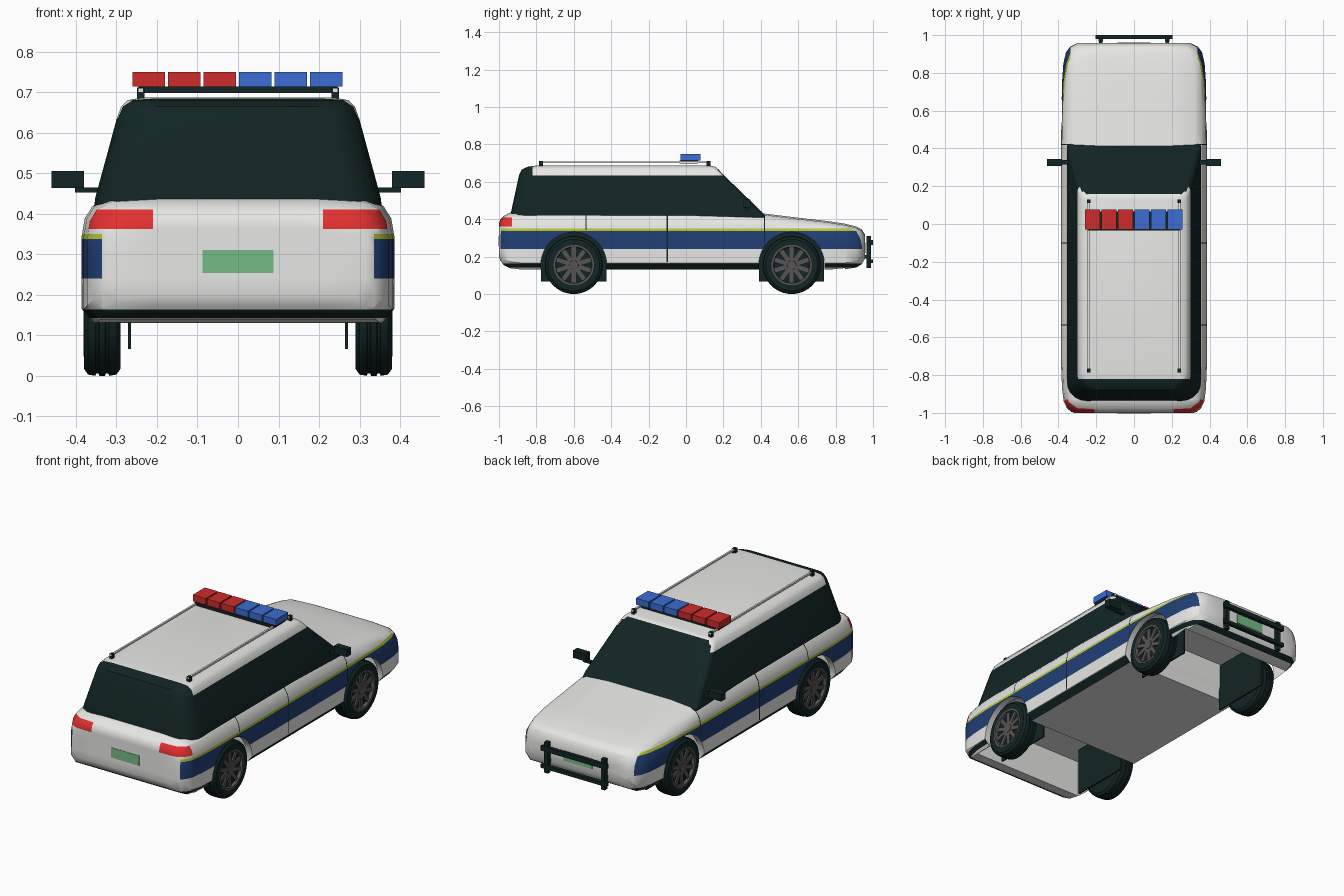
import bpy, bmesh
from math import sin, cos, pi, radians
from mathutils import Matrix, Vector

cube = bpy.data.objects.get("Cube")
if cube:
    bpy.data.objects.remove(cube, do_unlink=True)


def material(name, r, g, b):
    m = bpy.data.materials.new(name)
    m.use_nodes = True
    m.diffuse_color = (r, g, b, 1)
    m.node_tree.nodes["Principled BSDF"].inputs["Base Color"].default_value = (r, g, b, 1)
    return m


white = material("white paint", .8, .8, .78)
dark = material("dark glass and trim", .006, .018, .018)
navy = material("navy stripe", .016, .05, .18)
lime = material("lime stripe", .48, .58, .03)
tail_red = material("tail light red", .78, .03, .03)
beacon_red = material("beacon red", .62, .025, .025)
beacon_blue = material("beacon blue", .045, .15, .64)
plate_green = material("plate green", .18, .5, .23)
rim_grey = material("rim grey", .1, .09, .09)


def finish(name, bm, mats, smooth=False):
    bmesh.ops.recalc_face_normals(bm, faces=bm.faces)
    me = bpy.data.meshes.new(name)
    bm.to_mesh(me)
    bm.free()
    for m in mats:
        me.materials.append(m)
    ob = bpy.data.objects.new(name, me)
    bpy.context.collection.objects.link(ob)
    if smooth:
        make_smooth(ob)
    return ob


def activate(ob):
    bpy.ops.object.select_all(action='DESELECT')
    ob.select_set(True)
    bpy.context.view_layer.objects.active = ob


def make_smooth(ob):
    activate(ob)
    bpy.ops.object.shade_smooth_by_angle(angle=radians(32))


def loft(rings):
    """Skin a row of closed rings and cap both ends."""
    bm = bmesh.new()
    rows = [[bm.verts.new(p) for p in ring] for ring in rings]
    n = len(rows[0])
    for a, b in zip(rows, rows[1:]):
        for i in range(n):
            bm.faces.new((a[i], a[(i + 1) % n], b[(i + 1) % n], b[i]))
    bm.faces.new(rows[0])
    bm.faces.new(rows[-1])
    return bm


def slice_at(bm, axis, *values):
    for v in values:
        no = Vector((0, 0, 0))
        no[axis] = 1
        bmesh.ops.bisect_plane(bm, geom=bm.verts[:] + bm.edges[:] + bm.faces[:],
                               dist=1e-5, plane_co=no * v, plane_no=no)


def add_box(bm, x, y, z, turn=None):
    """Box from three (low, high) spans."""
    mid = Vector([(a + b) / 2 for a, b in (x, y, z)])
    size = [b - a for a, b in (x, y, z)]
    mat = Matrix.Translation(mid) @ Matrix.Diagonal((*size, 1))
    bmesh.ops.create_cube(bm, size=1, matrix=turn @ mat if turn else mat)


def boxes(name, mat, *spans):
    bm = bmesh.new()
    for s in spans:
        add_box(bm, *s)
    return finish(name, bm, [mat])


def lathe(profile, cy, cz, side=1, n=40):
    """Turn (x, radius) points about an axle along x."""
    return loft([[(side * x, cy + r * cos(2 * pi * i / n), cz + r * sin(2 * pi * i / n))
                  for i in range(n)] for x, r in profile])


# Lower body: cross-sections along the length
def section(y, w, b, t):
    half = [(.5 * w, t), (.84 * w, t - .007), (.93 * w, t - .024), (.98 * w, t - .055),
            (w, t - .1), (w, b + .035), (w - .03, b)]
    return [(x, y, z) for x, z in half] + [(-x, y, z) for x, z in reversed(half)]


stations = [(-1, .315, .2, .375), (-.993, .335, .18, .4), (-.975, .355, .155, .418),
            (-.94, .372, .138, .436), (-.87, .381, .13, .442), (-.75, .386, .13, .443),
            (0, .386, .13, .442), (.42, .386, .13, .43), (.6, .384, .13, .408),
            (.75, .381, .13, .391), (.85, .374, .132, .376), (.91, .36, .142, .361),
            (.94, .337, .16, .345), (.957, .3, .19, .318)]
bm = loft([section(*s) for s in stations])
doors = {-.535: .34, -.1: .17, .42: .27}
slice_at(bm, 2, .143, .163, .24, .337, .35, .362, .41, .27, .17)
slice_at(bm, 0, -.335, .335, -.21, .21)
slice_at(bm, 1, -.93, -.43, .4)
for d in doors:
    slice_at(bm, 1, d - .003, d + .003)
for f in bm.faces:
    x, y, z = f.calc_center_median()
    x = abs(x)
    if .362 < z < .41 and y < -.93 and x > .21:
        f.material_index = 4
    elif .143 < z < .163 or (z < .163 and -.43 < y < .4 and x > .357):
        f.material_index = 1
    elif x > .335:
        if any(abs(y - d) < .003 and z > low for d, low in doors.items()):
            f.material_index = 1
        elif .24 < z < .337:
            f.material_index = 2
        elif .337 < z < .35:
            f.material_index = 3
body = finish("body", bm, [white, dark, navy, lime, tail_red])

# Wheel bays and arches cut from the body
AXLES = {"rear": -.6, "front": .565}
BAYS = {"rear": (-.88, -.43), "front": (.4, .85)}
for end, y in AXLES.items():
    bay = boxes("bay_cutter", white, ((-.35, .35), BAYS[end], (0, .34)))
    arch = finish("arch_cutter", lathe([(-.5, .176), (.5, .176)], y, .155, n=48), [white])
    for cutter in (bay, arch):
        mod = body.modifiers.new("cut", 'BOOLEAN')
        mod.operation = 'DIFFERENCE'
        mod.solver = 'EXACT'
        mod.object = cutter
        activate(body)
        bpy.ops.object.modifier_apply(modifier=mod.name)
        bpy.data.objects.remove(cutter, do_unlink=True)
make_smooth(body)


# Cabin: dark glass all round with a white roof
def plan(z, w, y0, y1, r_back, r_front):
    pts = []
    for sx, ye, sy, r, start in ((1, y1, -1, r_front, 0), (-1, y1, -1, r_front, 90),
                                 (-1, y0, 1, r_back, 180), (1, y0, 1, r_back, 270)):
        for i in range(6):
            a = radians(start + 18 * i)
            pts.append((sx * (w - r) + r * cos(a), ye + sy * r + r * sin(a), z))
    return pts


bm = loft([plan(.4, .357, -.94, .44, .1, .03), plan(.44, .352, -.935, .405, .1, .03),
           plan(.635, .299, -.893, .203, .09, .03), plan(.665, .288, -.878, .175, .085, .03),
           plan(.68, .272, -.85, .158, .07, .03), plan(.687, .235, -.8, .13, .05, .03)])
slice_at(bm, 1, -.82)
bm.normal_update()
bmesh.ops.recalc_face_normals(bm, faces=bm.faces)
for f in bm.faces:
    c = f.calc_center_median()
    f.material_index = int(c.z > .635 and c.y > -.82 and f.normal.y < .55)
finish("cabin", bm, [dark, white], True)

# Wheels
tire = [(.29, .1), (.29, .138), (.3, .152), (.318, .155), (.32, .149), (.326, .149), (.328, .155),
        (.342, .155), (.344, .149), (.35, .149), (.352, .155), (.37, .152), (.38, .138),
        (.38, .108), (.362, .1)]
for end, y in AXLES.items():
    for side, label in ((1, "left"), (-1, "right")):
        finish(f"{end}_{label}_tire", lathe(tire, y, .155, side), [dark], True)
        bm = lathe([(.355, .108), (.381, .108), (.381, .098), (.363, .094)], y, .155, side)
        spoke_x = sorted((side * .36, side * .373))
        for i in range(10):
            turn = Matrix.Translation((0, y, .155)) @ Matrix.Rotation(i * pi / 5, 4, 'X')
            add_box(bm, spoke_x, (-.011, .011), (.02, .097), turn)
        finish(f"{end}_{label}_rim", bm, [rim_grey])
        # dark recess behind the spokes and the hub cap
        finish(f"{end}_{label}_rim_recess",
               lathe([(.362, .095), (.365, .095)], y, .155, side), [dark])
        finish(f"{end}_{label}_hub", lathe([(.36, .028), (.376, .024)], y, .155, side, 20),
               [rim_grey], True)
        boxes(f"{end}_{label}_inner_guard", dark,
              (sorted((side * .264, side * .272)), (y - .174, y + .174), (.066, .335)))

# Number plates
boxes("rear_plate", plate_green, ((-.088, .088), (-1.002, -.996), (.254, .31)))
boxes("front_plate", plate_green, ((-.088, .088), (.953, .961), (.22, .276)))

# Bull bar
boxes("bull_bar", dark,
      *[((-.205, .205), (.98, 1), z) for z in ((.262, .288), (.165, .185))],
      *[(sorted((s * .165, s * .188)), (.966, .99), (.138, .31)) for s in (1, -1)],
      *[(sorted((s * .168, s * .185)), (.9, .97), (.19, .21)) for s in (1, -1)])

# Door mirrors
for s, label in ((1, "left"), (-1, "right")):
    boxes(f"{label}_mirror", dark,
          (sorted((s * .38, s * .46)), (.308, .345), (.463, .505)),
          (sorted((s * .33, s * .402)), (.315, .338), (.452, .464)))
    # Roof rails and their feet
    boxes(f"{label}_roof_rail", white, (sorted((s * .235, s * .245)), (-.785, .13), (.7, .709)))
    boxes(f"{label}_rail_feet", dark,
          *[(sorted((s * .231, s * .249)), (y - .01, y + .01), (.675, .711))
            for y in (-.775, .12)])

# Light bar
boxes("light_bar_base", dark, ((-.245, .245), (-.035, .065), (.698, .714)))
for i in range(6):
    x = -.22 + i * .0875
    boxes(f"beacon_{i + 1}", beacon_red if i < 3 else beacon_blue,
          ((x - .04, x + .04), (-.03, .077), (.714, .75)))
